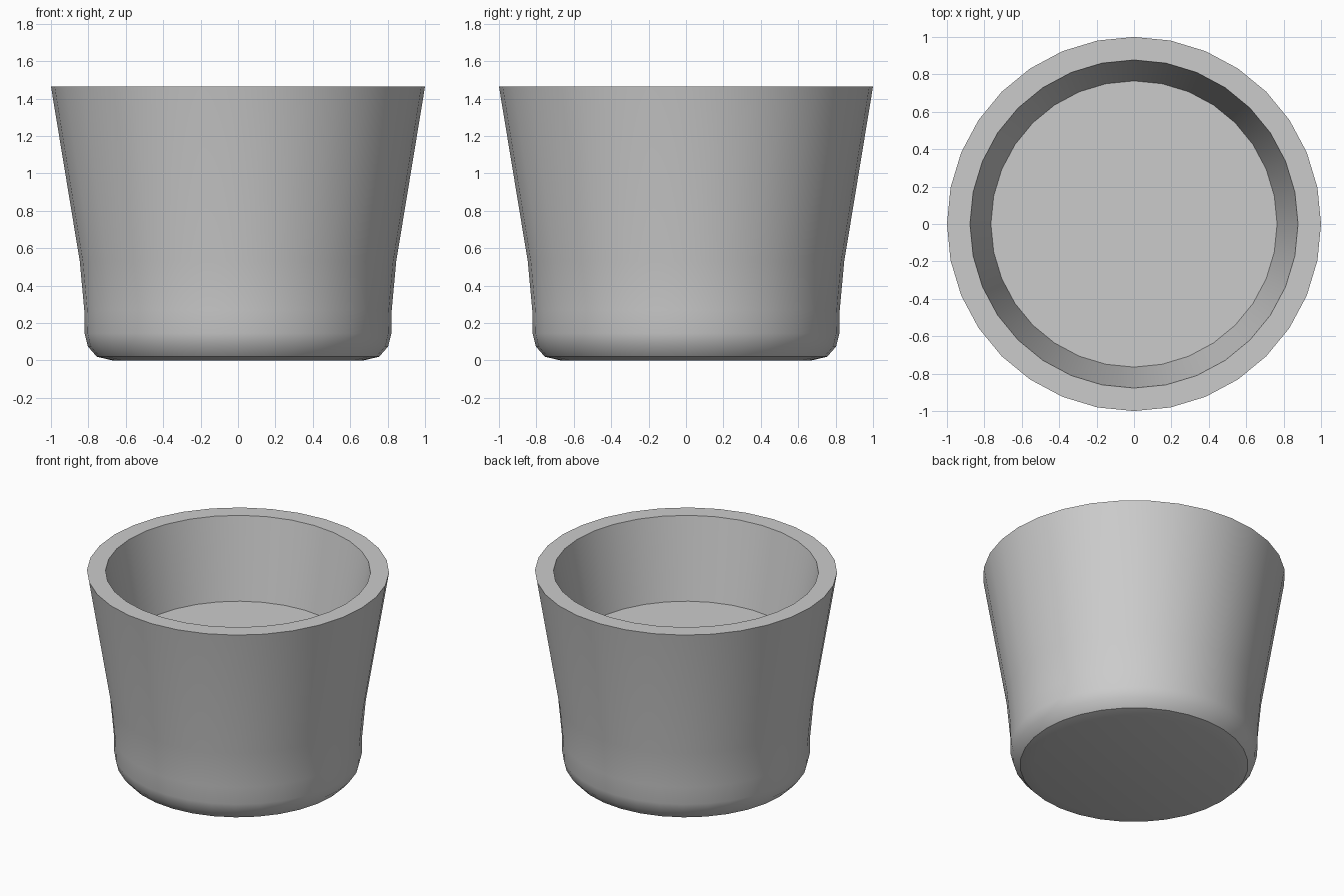
import bpy, bmesh, math

if "Cube" in bpy.data.objects:
    bpy.data.objects.remove(bpy.data.objects["Cube"])

SIDES = 32
# Radius, height: from the underside, up the outer wall, over the rim, down to the inner floor
PROFILE = [(0.67, 0.0), (0.755, 0.02), (0.803, 0.075), (0.82, 0.145), (0.822, 0.27),
           (0.846, 0.53), (1.0, 1.465), (0.877, 1.465), (0.765, 0.89)]

# Cup body, turned around the z axis
bm = bmesh.new()
rings = []
for r, z in PROFILE:
    rings.append([bm.verts.new((r * math.cos(2 * math.pi * i / SIDES),
                                r * math.sin(2 * math.pi * i / SIDES), z))
                  for i in range(SIDES)])
for a, b in zip(rings, rings[1:]):
    for i in range(SIDES):
        j = (i + 1) % SIDES
        bm.faces.new((a[i], a[j], b[j], b[i]))

# Underside and inner floor
bm.faces.new(rings[0][::-1])
bm.faces.new(rings[-1])
bmesh.ops.recalc_face_normals(bm, faces=bm.faces[:])

mesh = bpy.data.meshes.new("cup")
bm.to_mesh(mesh)
bm.free()
cup = bpy.data.objects.new("cup", mesh)
bpy.context.collection.objects.link(cup)

# Smooth walls, sharp rim and base edges
bpy.context.view_layer.objects.active = cup
cup.select_set(True)
bpy.ops.object.shade_smooth_by_angle(angle=math.radians(30))
